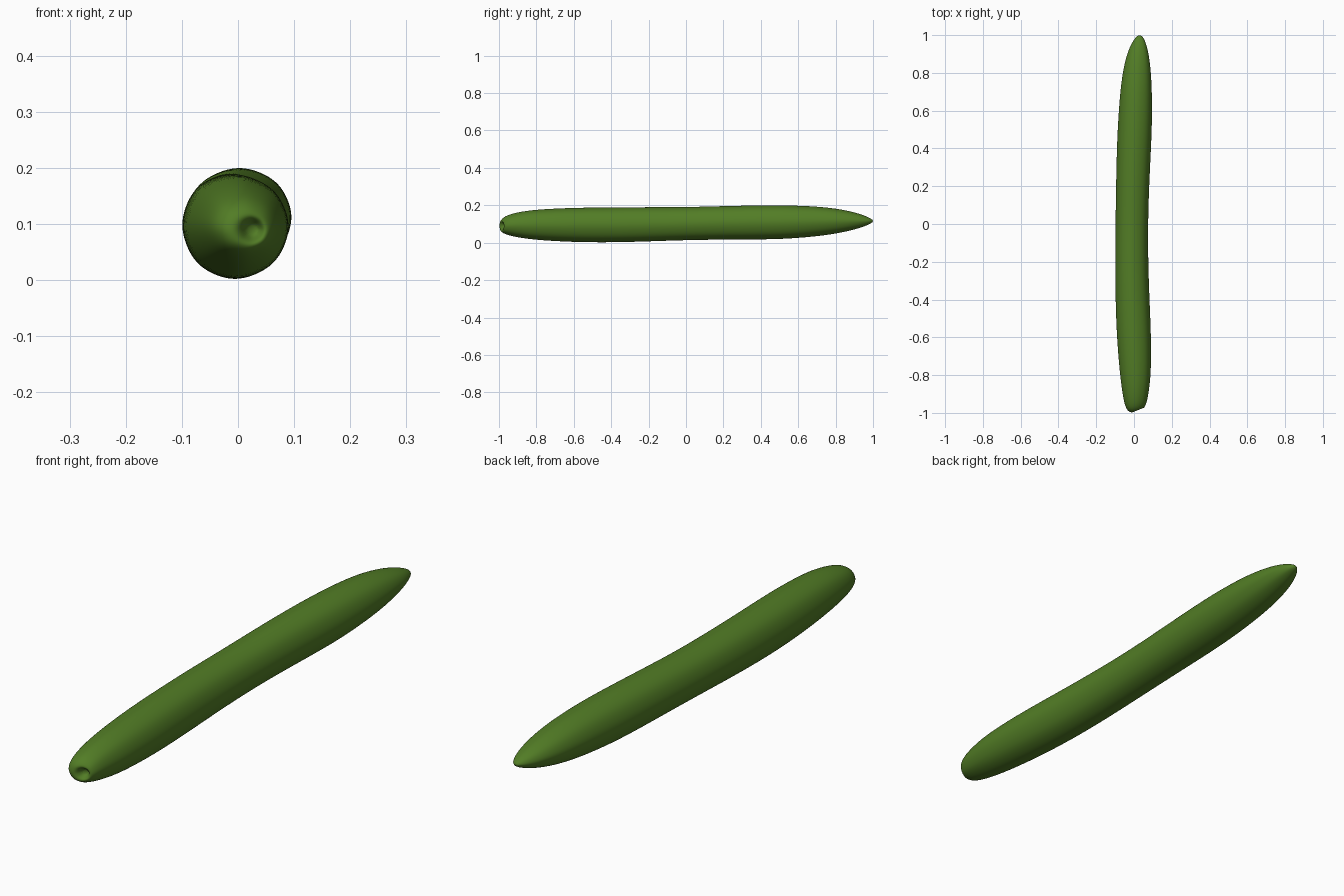
import bpy, bmesh, math

# Outline stations along the length: y, left x, right x, bottom z, top z
STATIONS = [
    (-0.965, 0.013, 0.037, 0.078, 0.102),  # bottom of the dimple
    (-0.985, 0.003, 0.046, 0.068, 0.111),  # dimple rim
    (-0.984, -0.014, 0.056, 0.058, 0.122),
    (-0.965, -0.035, 0.066, 0.047, 0.140),
    (-0.93, -0.050, 0.074, 0.036, 0.154),
    (-0.87, -0.063, 0.082, 0.024, 0.168),
    (-0.78, -0.076, 0.090, 0.013, 0.179),
    (-0.60, -0.091, 0.091, 0.003, 0.187),
    (-0.40, -0.098, 0.082, 0.001, 0.189),
    (-0.20, -0.100, 0.075, 0.007, 0.190),
    (0.00, -0.098, 0.074, 0.014, 0.190),
    (0.20, -0.095, 0.080, 0.017, 0.196),
    (0.40, -0.091, 0.090, 0.017, 0.200),
    (0.55, -0.084, 0.096, 0.021, 0.200),
    (0.70, -0.073, 0.095, 0.034, 0.194),
    (0.80, -0.060, 0.090, 0.048, 0.183),
    (0.88, -0.043, 0.081, 0.065, 0.168),
    (0.94, -0.022, 0.069, 0.082, 0.151),
    (0.98, 0.002, 0.054, 0.098, 0.134),
    (0.996, 0.017, 0.041, 0.108, 0.124),
]
SEGMENTS = 32
GROW = 1.006  # offsets the shrink from subdivision

mat = bpy.data.materials.new("cucumber green")
mat.diffuse_color = (0.085, 0.205, 0.019, 1)

bm = bmesh.new()
rings = []
for y, x0, x1, z0, z1 in STATIONS:
    cx, cz = (x0 + x1) / 2, (z0 + z1) / 2
    rx, rz = (x1 - x0) / 2 * GROW, (z1 - z0) / 2 * GROW
    slant = 0.4 * max(0, min(1, (-0.8 - y) / 0.15))  # stem end leans sideways
    ring = []
    for i in range(SEGMENTS):
        a = math.tau * i / SEGMENTS
        lobe = 1 + 0.012 * (math.cos(8 * a) - 1) / 2  # faint lengthwise ribs
        x = cx + rx * lobe * math.cos(a)
        ring.append(bm.verts.new((x, y + slant * (x - 0.025), cz + rz * lobe * math.sin(a))))
    rings.append(ring)

# Skin between rings
for a, b in zip(rings, rings[1:]):
    for i in range(SEGMENTS):
        j = (i + 1) % SEGMENTS
        bm.faces.new((a[i], a[j], b[j], b[i]))

# Dimple floor and blossom tip
for ring, co in ((rings[0], (0.025, -0.962, 0.09)), (rings[-1], (0.029, 1.0, 0.116))):
    tip = bm.verts.new(co)
    for i in range(SEGMENTS):
        bm.faces.new((ring[i], ring[(i + 1) % SEGMENTS], tip))
bmesh.ops.recalc_face_normals(bm, faces=bm.faces)
for f in bm.faces:
    f.smooth = True

mesh = bpy.data.meshes.new("cucumber")
bm.to_mesh(mesh)
bm.free()
mesh.materials.append(mat)
obj = bpy.data.objects.new("cucumber", mesh)
bpy.context.collection.objects.link(obj)
sub = obj.modifiers.new("smooth skin", 'SUBSURF')
sub.levels = sub.render_levels = 2
